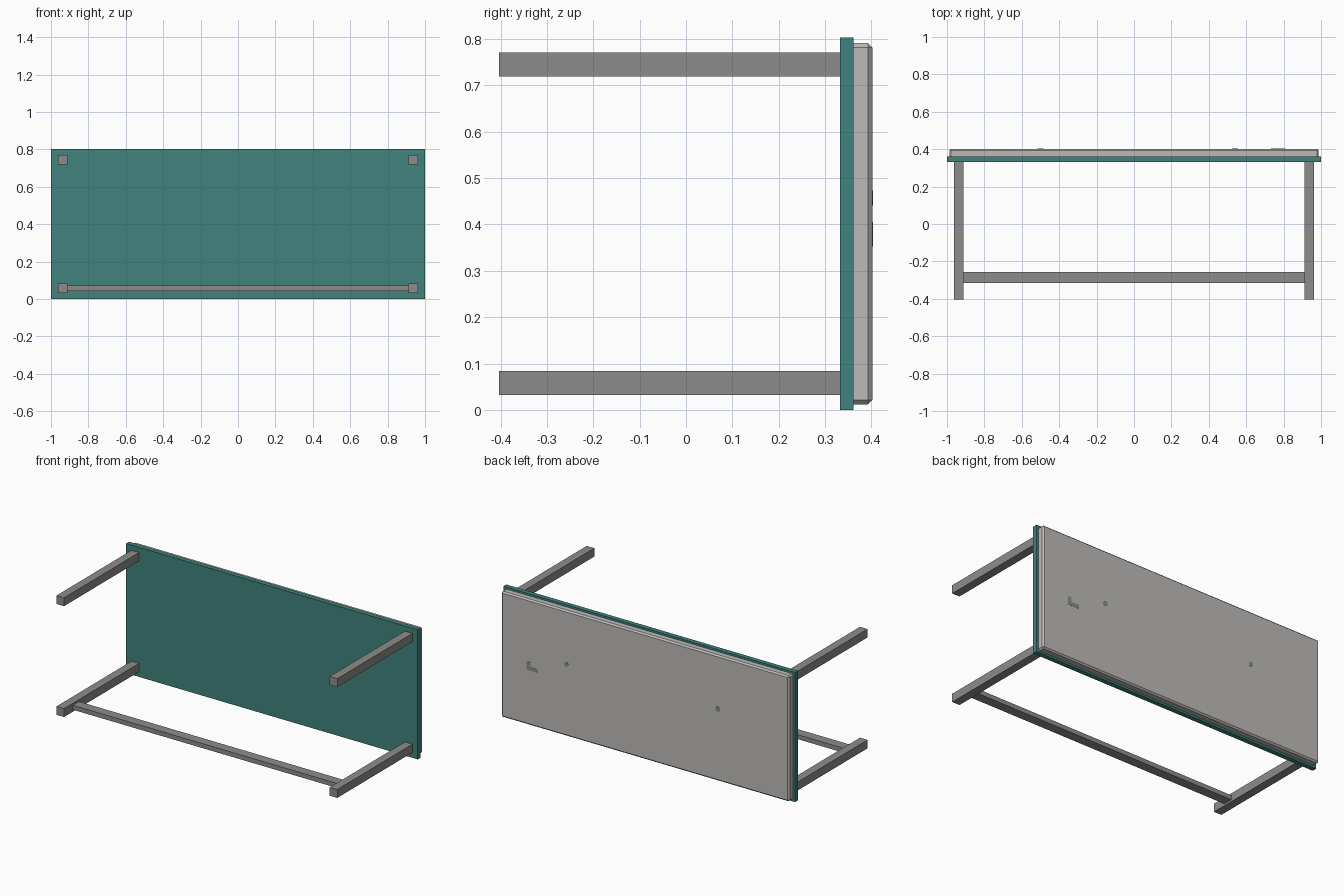
import bpy, bmesh, math

if "Cube" in bpy.data.objects:
    bpy.data.objects.remove(bpy.data.objects["Cube"])


def material(name, rgb):
    m = bpy.data.materials.new(name)
    m.diffuse_color = (*rgb, 1)
    m.use_nodes = True
    m.node_tree.nodes["Principled BSDF"].inputs["Base Color"].default_value = m.diffuse_color
    return m


TEAL = material("teal", (0.052, 0.225, 0.205))
PALE = material("pale grey", (0.51, 0.50, 0.485))
GREY = material("mid grey", (0.265, 0.265, 0.255))


def finish(name, bm, mat):
    bmesh.ops.recalc_face_normals(bm, faces=bm.faces)
    me = bpy.data.meshes.new(name)
    bm.to_mesh(me)
    bm.free()
    me.materials.append(mat)
    ob = bpy.data.objects.new(name, me)
    bpy.context.collection.objects.link(ob)
    return ob


def box(name, lo, hi, mat, bevel=0):
    bm = bmesh.new()
    bmesh.ops.create_cube(bm, size=1)
    for v in bm.verts:
        v.co = [(a + b) / 2 + c * (b - a) for a, b, c in zip(lo, hi, v.co)]
    if bevel:
        bmesh.ops.bevel(bm, geom=bm.edges[:], offset=bevel, segments=1,
                        affect='EDGES', profile=0.5)
    return finish(name, bm, mat)


def plate(name, outline, y0, y1, mat):
    """Thin plate: an (x, z) outline extruded along y."""
    bm = bmesh.new()
    face = bm.faces.new([bm.verts.new((x, y0, z)) for x, z in outline])
    ext = bmesh.ops.extrude_face_region(bm, geom=[face])
    for v in ext["geom"]:
        if isinstance(v, bmesh.types.BMVert):
            v.co.y = y1
    return finish(name, bm, mat)


# Upright board and the chamfered slab behind it
box("board", (-1, 0.332, 0), (1, 0.361, 0.803), TEAL)
box("slab", (-0.987, 0.345, 0.012), (0.987, 0.402, 0.791), PALE, bevel=0.009)

# Four square legs pointing forward
for side, x in (("left", -0.937), ("right", 0.937)):
    for level, z in (("lower", 0.058), ("upper", 0.745)):
        box(f"{level}_{side}_leg", (x - 0.026, -0.403, z - 0.026),
            (x + 0.026, 0.333, z + 0.026), GREY)

# Rail joining the lower legs
box("rail", (-0.912, -0.316, 0.044), (0.912, -0.256, 0.072), GREY)

# Small marks on the slab: two round spots and an angled tab
for name, cx in (("inner_spot", 0.54), ("outer_spot", -0.50)):
    ring = [(cx + 0.016 * math.cos(a), 0.457 + 0.016 * math.sin(a))
            for a in (i * math.tau / 12 for i in range(12))]
    plate(name, ring, 0.400, 0.403, GREY)
plate("angled_tab", [(0.81, 0.405), (0.81, 0.352), (0.733, 0.352),
                     (0.733, 0.376), (0.785, 0.376), (0.785, 0.405)],
      0.400, 0.403, GREY)
